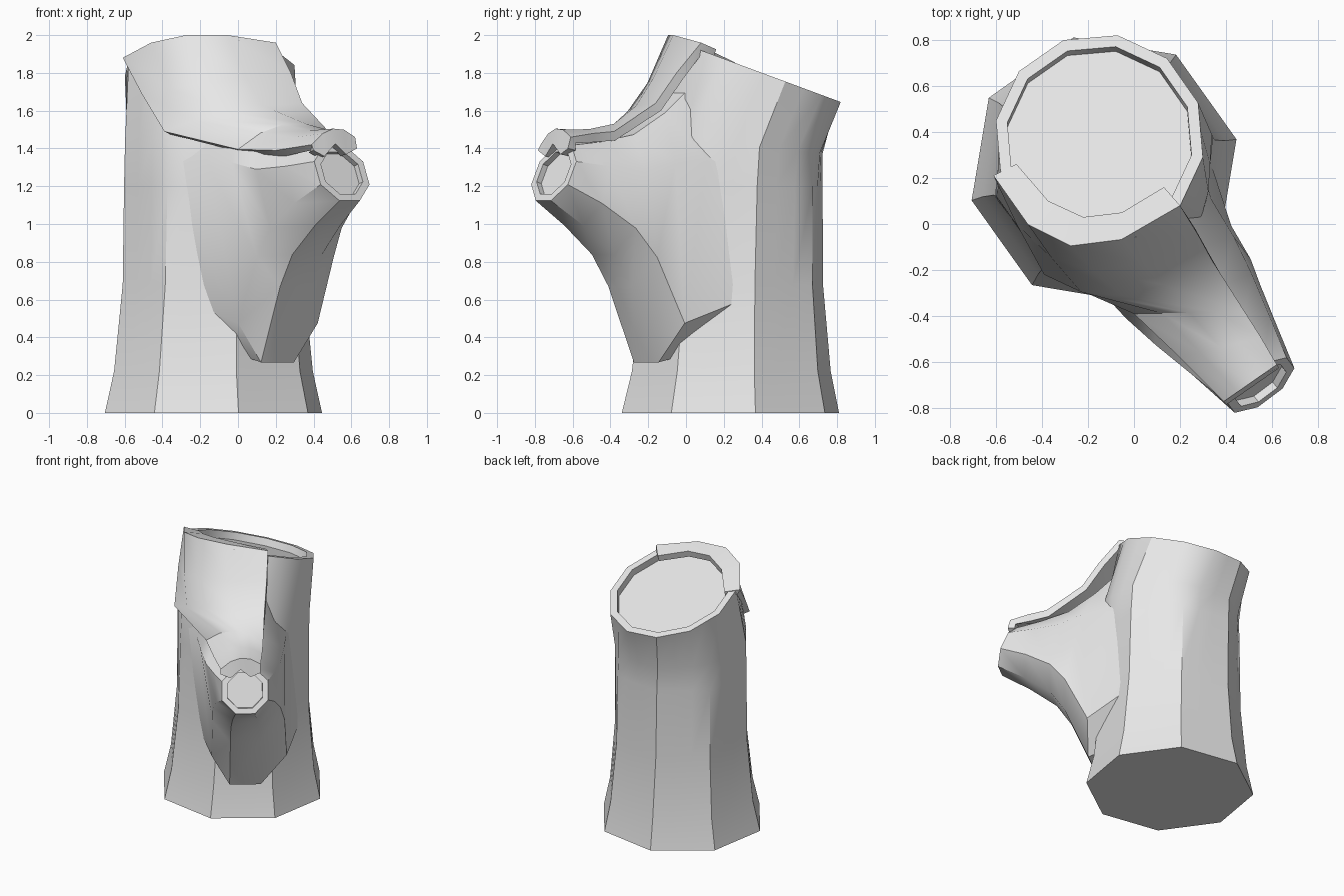
import bpy, bmesh, math
from mathutils import Vector

if "Cube" in bpy.data.objects:
    bpy.data.objects.remove(bpy.data.objects["Cube"], do_unlink=True)

grey = bpy.data.materials.new("pale_grey")
grey.use_nodes = True
grey.diffuse_color = (0.8, 0.8, 0.8, 1)
grey.node_tree.nodes["Principled BSDF"].inputs["Base Color"].default_value = (0.8, 0.8, 0.8, 1)


def loft(name, rings, closed=True):
    """Skin a list of point rings; closed rings also get end faces."""
    bm = bmesh.new()
    rows = [[bm.verts.new(point) for point in ring] for ring in rings]
    count = len(rows[0])
    for upper, lower in zip(rows, rows[1:]):
        for i in range(count if closed else count - 1):
            j = (i + 1) % count
            bm.faces.new((upper[i], lower[i], lower[j], upper[j]))
    if closed:
        bm.faces.new(rows[0])
        bm.faces.new(rows[-1])
        bmesh.ops.recalc_face_normals(bm, faces=bm.faces)
    mesh = bpy.data.meshes.new(name)
    bm.to_mesh(mesh)
    bm.free()
    mesh.materials.append(grey)
    obj = bpy.data.objects.new(name, mesh)
    bpy.context.collection.objects.link(obj)
    return obj


def smooth(obj, degrees):
    bpy.ops.object.select_all(action="DESELECT")
    obj.select_set(True)
    bpy.context.view_layer.objects.active = obj
    bpy.ops.object.shade_smooth_by_angle(angle=math.radians(degrees))


def recess(ring, scale, sink):
    """Rings for a rim and a sunken cut face inside the given end ring."""
    centre = sum(ring, Vector()) / len(ring)
    inner = [centre.lerp(point, scale) for point in ring]
    return [inner, [point + Vector(sink) for point in inner]]


def polygon_radius(angle, sides):
    step = math.tau / sides
    return math.cos(step / 2) / math.cos(angle % step - step / 2)


def trunk_ring(z, x, y, radius, blend, tilt, twist):
    """Eight-sided section that blends into a twelve-sided one."""
    ring = []
    for i in range(24):
        angle = math.tau * i / 24
        r = polygon_radius(angle, 8) * (1 - blend) + polygon_radius(angle, 12) * blend
        turn = angle + math.radians(twist)
        dx, dy = radius * r * math.cos(turn), radius * r * math.sin(turn)
        ring.append(Vector((x + dx, y + dy, z - tilt * dy)))
    return ring


# Trunk with flared foot, slanted top and sunken cut face
trunk_rings = [
    trunk_ring(0, -0.13, 0.235, 0.59, 0, 0, 13),
    trunk_ring(0.22, -0.13, 0.24, 0.54, 0, 0, 13),
    trunk_ring(0.68, -0.13, 0.245, 0.495, 0, 0, 14),
    trunk_ring(1.2, -0.13, 0.25, 0.49, 0.2, 0, 15),
    trunk_ring(1.42, -0.13, 0.255, 0.487, 0.4, 0.1, 16),
    trunk_ring(1.812, -0.15, 0.37, 0.456, 1, 0.37, 20),
]
trunk_rings += recess(trunk_rings[-1], 0.89, (0, -0.02, -0.05))
smooth(loft("trunk", trunk_rings), 32)

# Branch: each section runs from an underside point to a top point
outward = Vector((0.6, -0.8, 0))
sideways = Vector((0.8, 0.6, 0))
tip = Vector((0.55, -0.70, 0))


def branch_ring(low_back, low_z, high_back, high_z, width, sag):
    """Eight-sided section; a sag below one drops its lower side corners."""
    low = tip - outward * low_back + Vector((0, 0, low_z))
    high = tip - outward * high_back + Vector((0, 0, high_z))
    middle, rise = (low + high) / 2, (high - low) / 2 * 1.06
    ring = []
    for i in range(8):
        angle = math.tau * (i + 0.5) / 8
        across, up = math.cos(angle), math.sin(angle)
        if up < 0:
            up = -abs(up) ** sag
            if across < 0:
                across *= 0.5 + 0.5 * sag
        ring.append(middle + sideways * (width * 1.06 * across) + rise * up)
    return ring


branch_rings = [
    branch_ring(0.88, 0.35, 1.1, 1.75, 0.42, 0.5),
    branch_ring(0.60, 0.29, 0.85, 1.77, 0.32, 0.36),
    branch_ring(0.43, 0.68, 0.65, 1.60, 0.30, 0.45),
    branch_ring(0.32, 0.84, 0.45, 1.48, 0.265, 0.65),
    branch_ring(0.13, 0.99, 0.25, 1.44, 0.215, 0.85),
    branch_ring(-0.07, 1.12, 0.07, 1.42, 0.165, 1),
]
branch_rings += recess(branch_rings[-1], 0.76, (-0.02, 0.025, -0.01))
smooth(loft("branch", branch_rings), 40)

# Bark layer folded over the front rim and down along the branch:
# each row has a left end, a right end and a bulge between them
layer_rows = [
    ((-0.51, 0.26, 1.855), (0.13, 0.16, 1.925), (-0.03, -0.18, 0.08)),
    ((-0.61, 0.21, 1.88), (0.20, 0.08, 1.96), (-0.07, -0.24, 0.08)),
    ((-0.51, 0.00, 1.69), (0.28, -0.05, 1.80), (-0.06, -0.18, 0)),
    ((-0.39, -0.22, 1.49), (0.34, -0.16, 1.64), (-0.03, -0.12, 0.03)),
    ((0.00, -0.39, 1.395), (0.48, -0.38, 1.49), (0, 0, 0.085)),
    ((0.20, -0.58, 1.39), (0.55, -0.49, 1.48), (0, 0, 0.06)),
    ((0.39, -0.77, 1.42), (0.62, -0.61, 1.46), (0, 0, 0.065)),
]
layer = []
for left, right, bulge in layer_rows:
    row = []
    for i in range(5):
        t = i / 4
        row.append(Vector(left).lerp(Vector(right), t) + Vector(bulge) * (4 * t * (1 - t)))
    layer.append(row)

# Jagged lip hanging over the cut end of the branch
drops = (0.03, 0.12, 0.08, 0.13, 0.06)
layer.append([p + Vector((0.01, -0.015, -drop)) for p, drop in zip(layer[-1], drops)])

bark = loft("bark_layer", layer, closed=False)
shell = bark.modifiers.new("thickness", "SOLIDIFY")
shell.thickness = 0.05
shell.offset = -1
bpy.context.view_layer.objects.active = bark
bark.select_set(True)
bpy.ops.object.modifier_apply(modifier=shell.name)
smooth(bark, 35)
